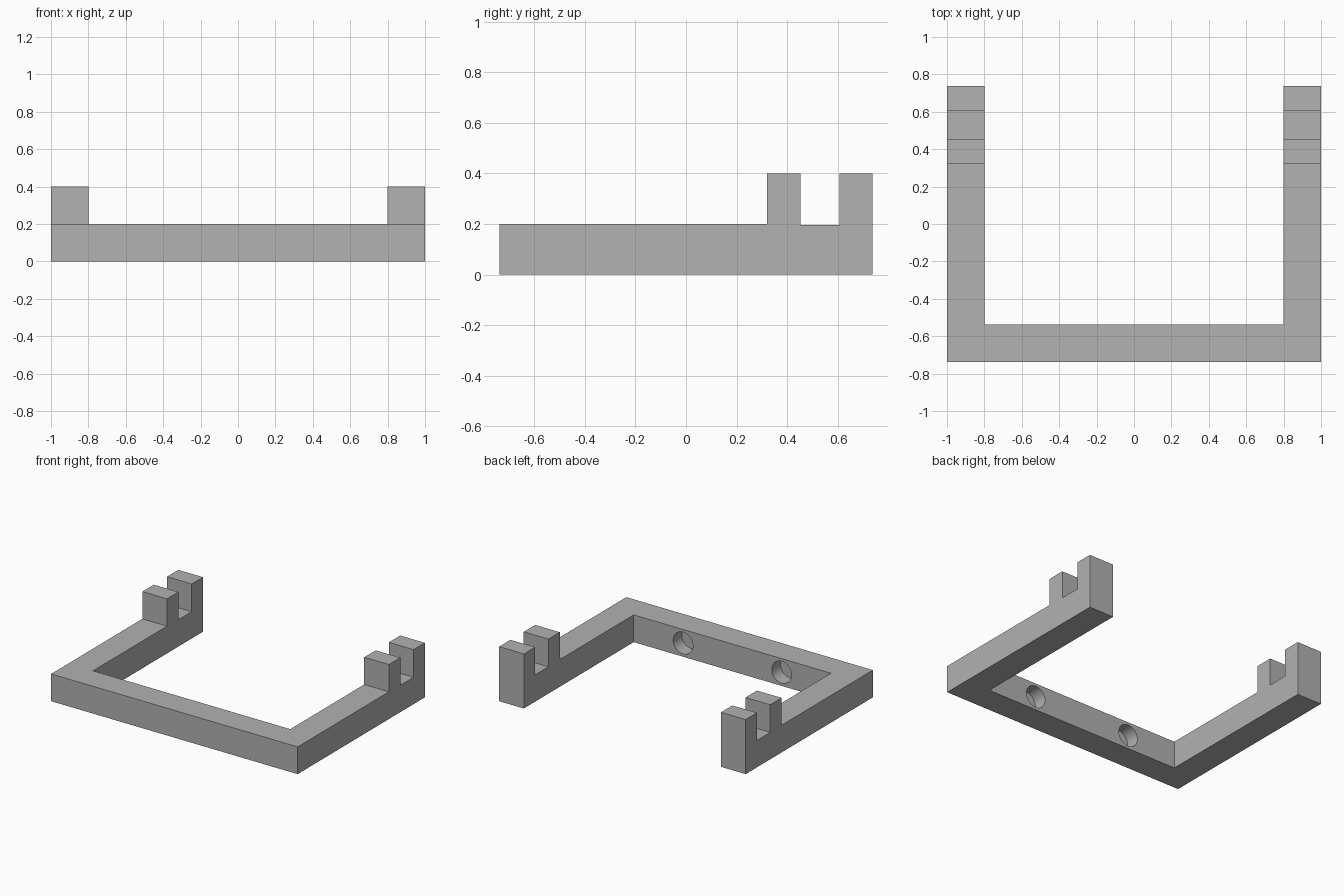
import bpy, bmesh, math

cube = bpy.data.objects.get("Cube")
if cube:
    bpy.data.objects.remove(cube, do_unlink=True)

# Overall sizes
HALF_X, HALF_Y = 1.0, 0.737
BAR, HEIGHT, POST_TOP = 0.2, 0.2, 0.4
SLOT_FLOOR = 0.197
HOLE_X, HOLE_RADIUS, HOLE_DEPTH = 0.4, 0.08, 0.1
INNER_Y = -HALF_Y + BAR

grey = bpy.data.materials.new("plain grey")
grey.use_nodes = True
colour = (0.445, 0.445, 0.445, 1)
grey.diffuse_color = colour
grey.node_tree.nodes["Principled BSDF"].inputs["Base Color"].default_value = colour


def extrude_side_profile(name, points):
    """Extrude a (y, z) outline across the whole width."""
    bm = bmesh.new()
    face = bm.faces.new([bm.verts.new((-HALF_X, y, z)) for y, z in points])
    swept = bmesh.ops.extrude_face_region(bm, geom=[face])["geom"]
    verts = [v for v in swept if isinstance(v, bmesh.types.BMVert)]
    bmesh.ops.translate(bm, verts=verts, vec=(2 * HALF_X, 0, 0))
    bmesh.ops.recalc_face_normals(bm, faces=bm.faces)
    mesh = bpy.data.meshes.new(name)
    bm.to_mesh(mesh)
    bm.free()
    obj = bpy.data.objects.new(name, mesh)
    bpy.context.collection.objects.link(obj)
    mesh.materials.append(grey)
    return obj


def select_only(obj):
    bpy.ops.object.select_all(action='DESELECT')
    obj.select_set(True)
    bpy.context.view_layer.objects.active = obj


def cut(target, cutter):
    """Subtract a cutter, then discard it."""
    cutter.hide_render = True
    cutter.data.materials.append(grey)
    mod = target.modifiers.new("cut", 'BOOLEAN')
    mod.operation = 'DIFFERENCE'
    mod.solver = 'EXACT'
    mod.object = cutter
    select_only(target)
    bpy.ops.object.modifier_apply(modifier=mod.name)
    bpy.data.objects.remove(cutter, do_unlink=True)


# Side outline: long rail with two upright posts and a slot between them
frame = extrude_side_profile("slotted_frame", [
    (-HALF_Y, 0), (HALF_Y, 0), (HALF_Y, POST_TOP), (0.606, POST_TOP),
    (0.606, SLOT_FLOOR), (0.452, SLOT_FLOOR), (0.452, POST_TOP),
    (0.32, POST_TOP), (0.32, HEIGHT), (-HALF_Y, HEIGHT)])

# Open centre, leaving a front bar and two side arms
bpy.ops.mesh.primitive_cube_add(size=2, location=(0, INNER_Y + 1, 0))
centre = bpy.context.object
centre.name = "centre_cutter"
centre.scale.x = HALF_X - BAR
cut(frame, centre)

# Blind round holes in the inner face of the front bar
for side in (-1, 1):
    bpy.ops.mesh.primitive_cylinder_add(
        vertices=48, radius=HOLE_RADIUS, depth=2 * HOLE_DEPTH,
        location=(side * HOLE_X, INNER_Y, HEIGHT / 2),
        rotation=(math.pi / 2, 0, 0))
    hole = bpy.context.object
    hole.name = "hole_cutter"
    cut(frame, hole)

select_only(frame)
bpy.ops.object.shade_smooth_by_angle(angle=math.radians(30))
